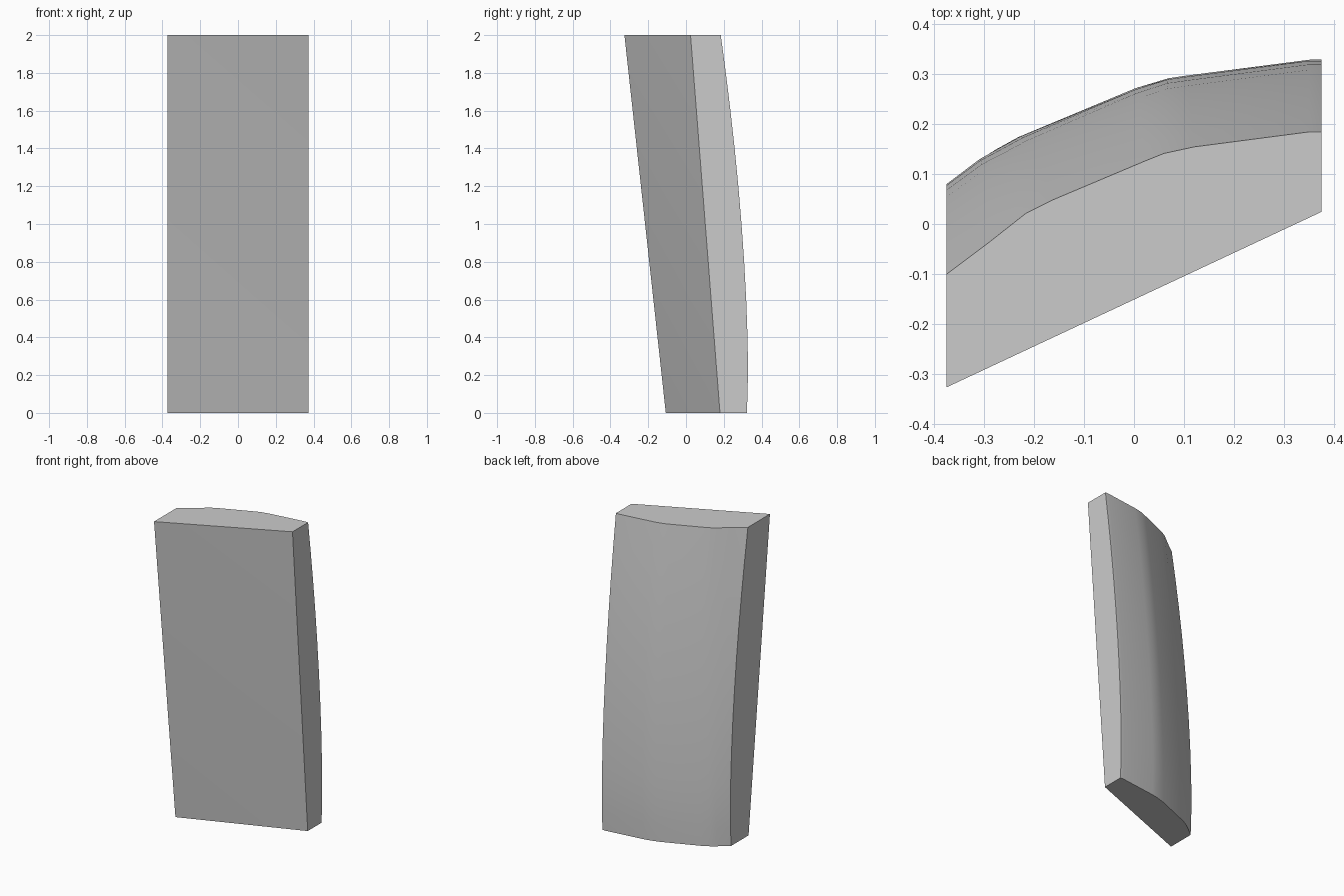
import bpy, bmesh, math

if "Cube" in bpy.data.objects:
    bpy.data.objects.remove(bpy.data.objects["Cube"])

# Rear outline (x, y) at its fullest height and at the top end
full = [(-.374, .08), (-.31, .13), (-.28, .15), (-.235, .175), (0, .271),
        (.07, .291), (.10, .296), (.35, .328), (.374, .328)]
top = [(-.374, -.10), (-.29, -.037), (-.215, .022), (-.165, .047), (.02, .125),
       (.06, .141), (.12, .154), (.35, .184), (.374, .184)]

# Heights of the rings, and how far the rear has swept forward at each
levels = [0, .12, .25, .4, .6, .8, 1.0, 1.2, 1.4, 1.6, 1.8, 2.0]


def sweep(z):
    if z < .25:
        return .04 * ((.25 - z) / .25) ** 2
    return ((z - .25) / 1.75) ** 1.7


bm = bmesh.new()

# Curved rear surface lofted between the two outlines
rows = []
for z in levels:
    t = sweep(z)
    rows.append([bm.verts.new((a[0] + (b[0] - a[0]) * z / 2,
                               a[1] + (b[1] - a[1]) * t, z))
                 for a, b in zip(full, top)])
for lo, hi in zip(rows, rows[1:]):
    for i in range(len(lo) - 1):
        bm.faces.new((lo[i], lo[i + 1], hi[i + 1], hi[i])).smooth = True

# Slightly twisted front, split along one diagonal
bl = bm.verts.new((-.374, -.107, 0))
br = bm.verts.new((.374, .18, 0))
tl = bm.verts.new((-.374, -.326, 2))
tr = bm.verts.new((.374, .024, 2))
bm.faces.new((tl, bl, br))
bm.faces.new((tl, br, tr))

# Flat sides and ends
bm.faces.new([bl, tl] + [r[0] for r in reversed(rows)])
bm.faces.new([tr, br] + [r[-1] for r in rows])
bm.faces.new([br, bl] + rows[0])
bm.faces.new([tl, tr] + rows[-1][::-1])
bmesh.ops.recalc_face_normals(bm, faces=bm.faces[:])

mesh = bpy.data.meshes.new("curved_panel")
bm.to_mesh(mesh)
bm.free()
panel = bpy.data.objects.new("curved_panel", mesh)
bpy.context.collection.objects.link(panel)

# Smooth the rear while keeping the borders crisp
bpy.context.view_layer.objects.active = panel
panel.select_set(True)
bpy.ops.object.shade_smooth_by_angle(angle=math.radians(30))
